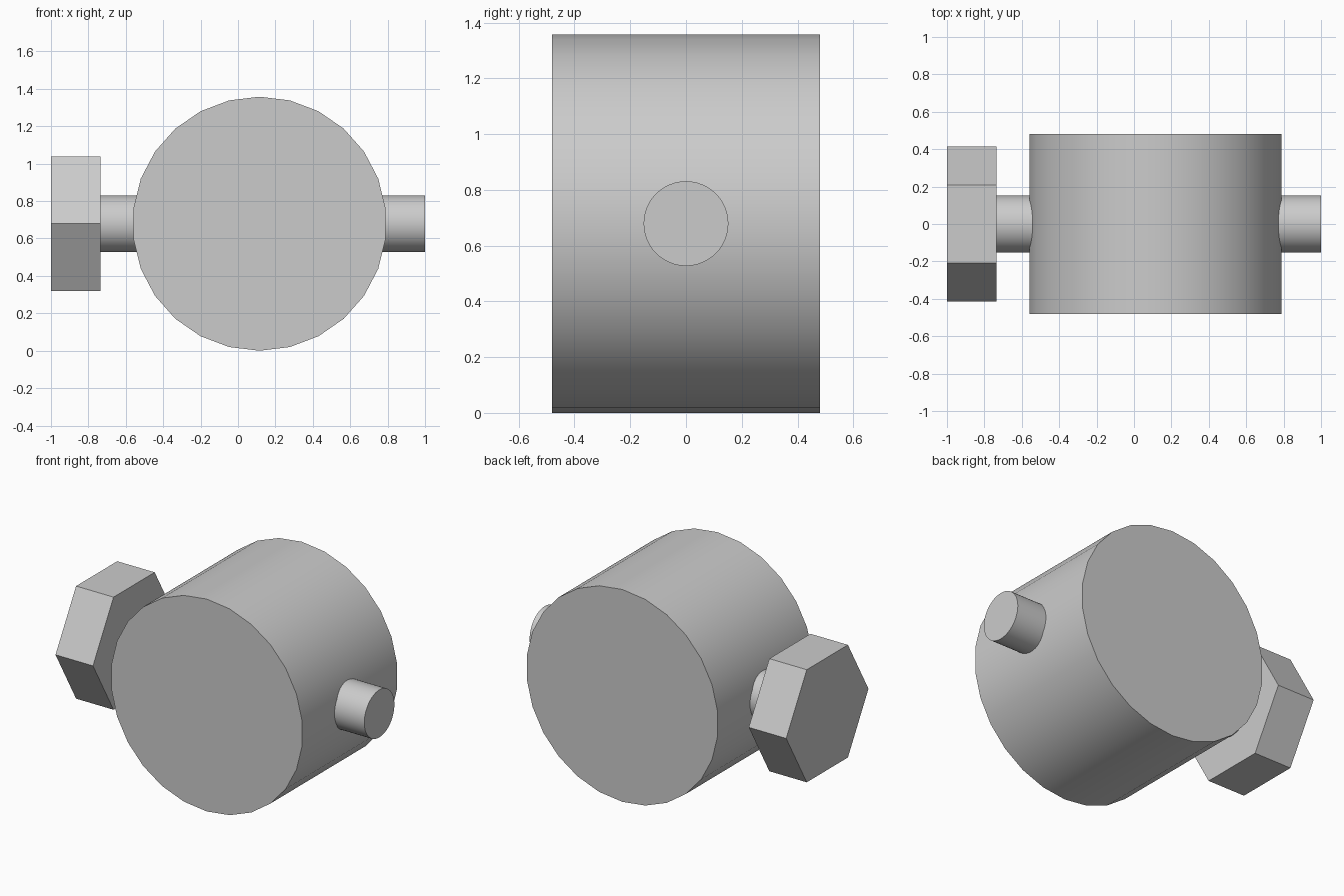
import bpy
import math

# Remove the default cube
cube = bpy.data.objects.get("Cube")
if cube:
    bpy.data.objects.remove(cube, do_unlink=True)

AXIS_Z = 0.679

grey = bpy.data.materials.new("plain grey")
grey.use_nodes = True
colour = (0.6, 0.6, 0.6, 1.0)
grey.diffuse_color = colour
grey.node_tree.nodes["Principled BSDF"].inputs["Base Color"].default_value = colour


def prism(name, sides, radius, length, centre, rotation, smooth=False):
    """Straight cylinder or prism with the transform baked in."""
    bpy.ops.mesh.primitive_cylinder_add(
        vertices=sides, radius=radius, depth=length,
        location=centre, rotation=rotation)
    obj = bpy.context.object
    obj.name = name
    obj.data.name = name
    obj.data.materials.append(grey)
    bpy.ops.object.transform_apply(location=False, rotation=True, scale=True)
    if smooth:
        bpy.ops.object.shade_smooth_by_angle(angle=math.radians(30))
    return obj


along_x = (0, math.pi / 2, 0)
along_y = (math.pi / 2, 0, 0)

# Drum: wide body lying front to back, a corner at top and bottom
prism("drum_body", 26, AXIS_Z, 0.96, (0.115, 0, AXIS_Z), along_y, smooth=True)

# Axle: passes through the drum from the hex head to the free end
axle_start, axle_end = -0.75, 1.0
prism("axle", 48, 0.152, axle_end - axle_start,
      ((axle_start + axle_end) / 2, 0, AXIS_Z), along_x, smooth=True)

# Hex head: flats at top and bottom
head_inner, head_outer = -0.735, -1.0
prism("hex_head", 6, 0.36 / math.cos(math.pi / 6), head_inner - head_outer,
      ((head_inner + head_outer) / 2, 0, AXIS_Z), along_x)
